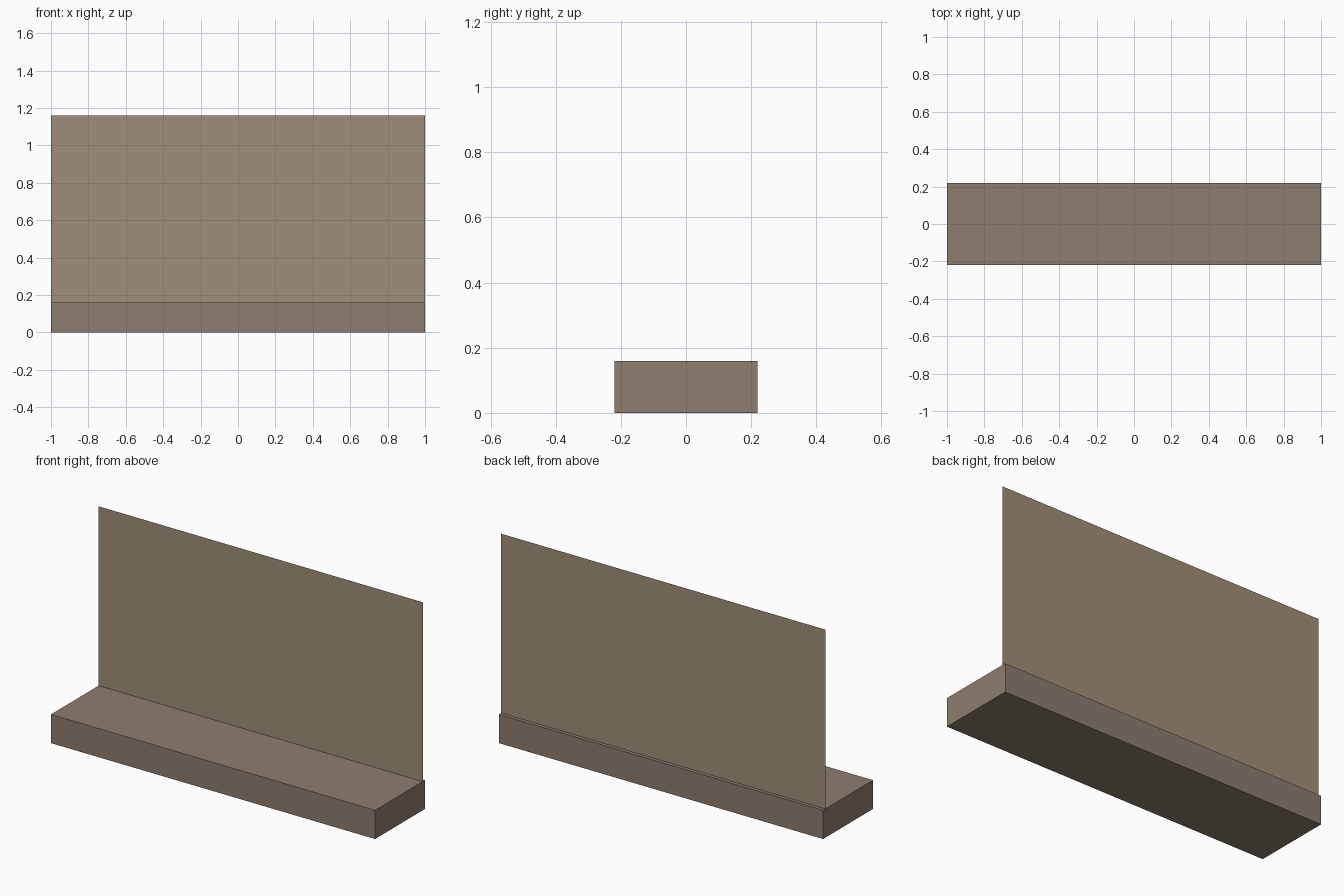
import bpy
import bmesh
from mathutils import Matrix

if "Cube" in bpy.data.objects:
    bpy.data.objects.remove(bpy.data.objects["Cube"])


def paint(obj, color):
    mat = bpy.data.materials.new(obj.name + "_colour")
    mat.diffuse_color = (*color, 1.0)
    mat.use_nodes = True
    mat.node_tree.nodes["Principled BSDF"].inputs["Base Color"].default_value = mat.diffuse_color
    obj.data.materials.append(mat)


def add_object(name, bm, color):
    mesh = bpy.data.meshes.new(name)
    bm.to_mesh(mesh)
    bm.free()
    obj = bpy.data.objects.new(name, mesh)
    bpy.context.collection.objects.link(obj)
    paint(obj, color)
    return obj


WIDTH, DEPTH, BASE_H, PANEL_H = 2.0, 0.44, 0.16, 1.0

# Low block along the ground
bm = bmesh.new()
bmesh.ops.create_cube(bm, size=1.0, matrix=Matrix.Translation((0, 0, BASE_H / 2))
                      @ Matrix.Diagonal((WIDTH, DEPTH, BASE_H, 1)))
add_object("base", bm, (0.27, 0.205, 0.16))

# Paper-thin upright sheet just in front of the block's back edge
bm = bmesh.new()
bmesh.ops.create_grid(bm, x_segments=1, y_segments=1, size=0.5,
                      matrix=Matrix.Translation((0, 0.20, BASE_H + PANEL_H / 2))
                      @ Matrix.Rotation(1.5707963, 4, 'X')
                      @ Matrix.Diagonal((WIDTH, PANEL_H, 1, 1)))
add_object("back_panel", bm, (0.35, 0.275, 0.19))
